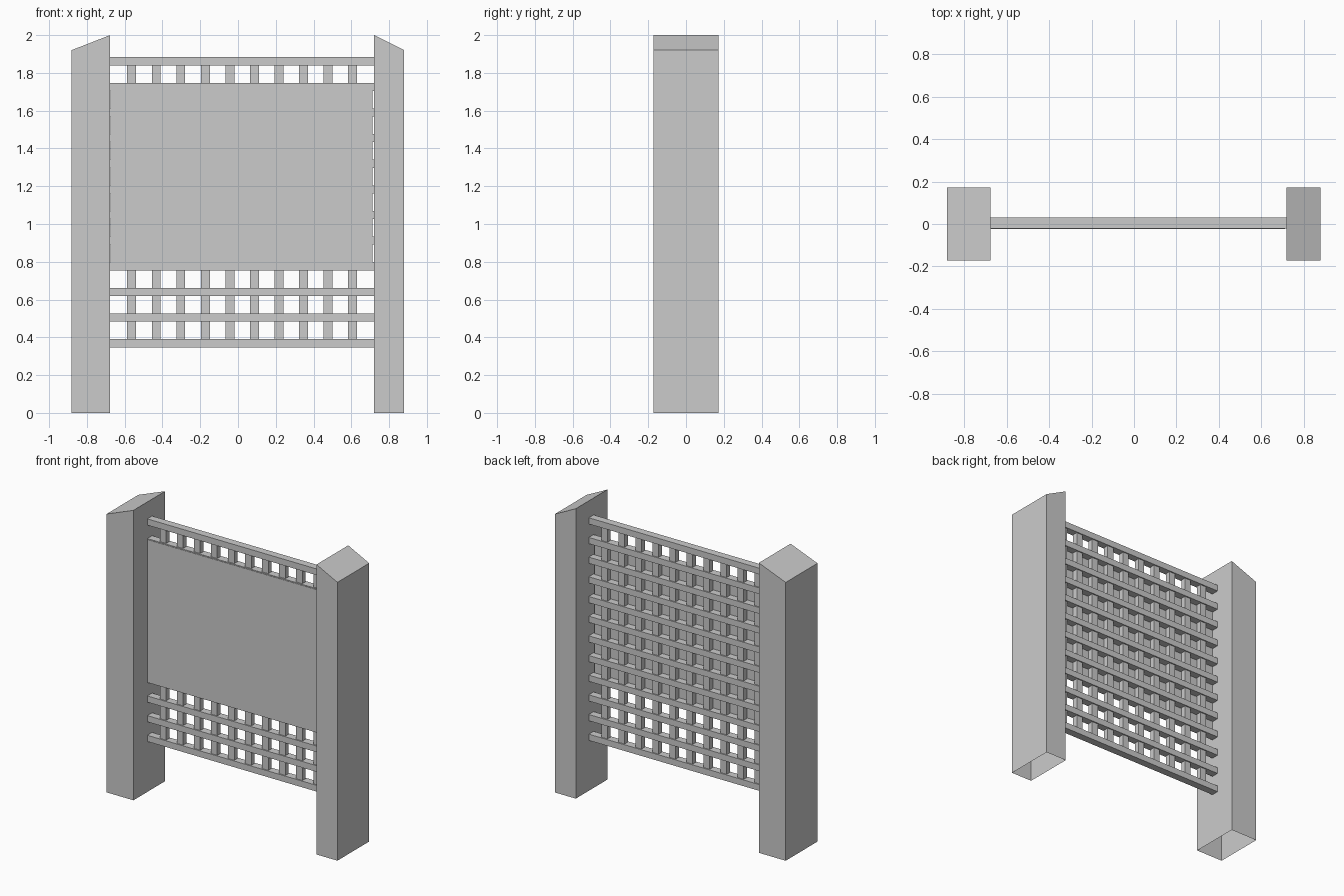
import bpy, bmesh

if "Cube" in bpy.data.objects:
    bpy.data.objects.remove(bpy.data.objects["Cube"])

BAR_X0, BAR_X1 = -0.677, 0.72


def finish(name, bm):
    bmesh.ops.recalc_face_normals(bm, faces=bm.faces[:])
    mesh = bpy.data.meshes.new(name)
    bm.to_mesh(mesh)
    bm.free()
    obj = bpy.data.objects.new(name, mesh)
    bpy.context.collection.objects.link(obj)
    return obj


def add_box(bm, x0, x1, y0, y1, z0, z1):
    verts = bmesh.ops.create_cube(bm, size=1)["verts"]
    for v in verts:
        v.co.x = x1 if v.co.x > 0 else x0
        v.co.y = y1 if v.co.y > 0 else y0
        v.co.z = z1 if v.co.z > 0 else z0
    return verts


def post(name, outer, inner):
    # hollow post: sloped cap rising towards the lattice, open underneath
    bm = bmesh.new()
    lo, hi = sorted((outer, inner))
    for v in add_box(bm, lo, hi, -0.173, 0.173, 0, 2.0):
        if v.co.z > 1 and abs(v.co.x - outer) < 1e-4:
            v.co.z = 1.92
    base = [f for f in bm.faces if all(v.co.z < 0.01 for v in f.verts)]
    bmesh.ops.recalc_face_normals(bm, faces=bm.faces[:])
    bmesh.ops.delete(bm, geom=base, context='FACES_ONLY')
    finish(name, bm)


post("left_post", -0.882, BAR_X0)
post("right_post", 0.88, BAR_X1)

# horizontal lattice bars
bm = bmesh.new()
for i in range(12):
    z = 0.369 + i * 0.1357
    add_box(bm, BAR_X0, BAR_X1, -0.021, 0.031, z - 0.0215, z + 0.0215)
finish("lattice_rails", bm)

# vertical lattice slats, slightly thinner than the rails
bm = bmesh.new()
for i in range(10):
    x = -0.563 + i * 0.13
    add_box(bm, x - 0.0235, x + 0.0235, -0.013, 0.023, 0.36, 1.87)
finish("lattice_slats", bm)

# flat sign panel on the front of the lattice
bm = bmesh.new()
add_box(bm, -0.674, 0.712, -0.024, -0.018, 0.757, 1.742)
finish("sign_panel", bm)
